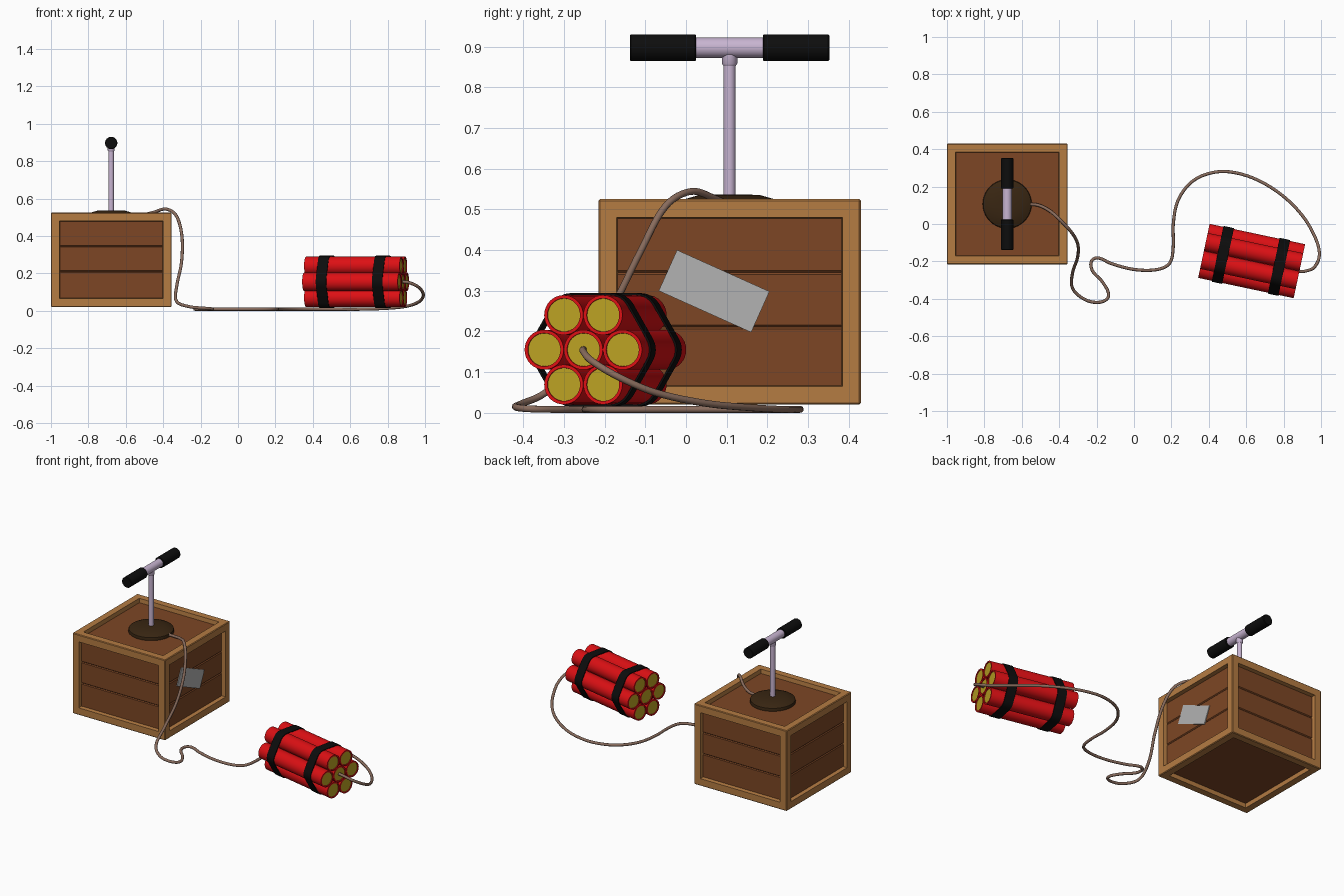
import bpy, bmesh, math
from mathutils import Matrix, Vector

if "Cube" in bpy.data.objects:
    bpy.data.objects.remove(bpy.data.objects["Cube"])


def material(name, r, g, b):
    m = bpy.data.materials.new(name)
    m.diffuse_color = (r, g, b, 1)
    m.use_nodes = True
    m.node_tree.nodes["Principled BSDF"].inputs["Base Color"].default_value = m.diffuse_color
    return m


FRAME = material("light wood", 0.46, 0.20, 0.055)
PLANK = material("dark wood", 0.205, 0.062, 0.018)
BASE = material("plunger base brown", 0.04, 0.019, 0.006)
METAL = material("pale metal", 0.58, 0.46, 0.64)
BLACK = material("black rubber", 0.004, 0.004, 0.004)
RED = material("red paper", 0.72, 0.005, 0.007)
YELLOW = material("yellow end", 0.50, 0.36, 0.017)
CABLE = material("cable brown", 0.25, 0.15, 0.11)
PAPER = material("grey label", 0.45, 0.45, 0.45)

CX, CY = -0.678, 0.107          # crate centre
BUNDLE = Matrix.Translation((0.629, -0.198, 0.155)) @ Matrix.Rotation(math.radians(-12), 4, 'Z')


def finish(name, bm, mats, matrix=Matrix(), smooth=True):
    bmesh.ops.recalc_face_normals(bm, faces=bm.faces)
    me = bpy.data.meshes.new(name)
    bm.to_mesh(me)
    bm.free()
    for m in mats:
        me.materials.append(m)
    ob = bpy.data.objects.new(name, me)
    bpy.context.collection.objects.link(ob)
    ob.matrix_world = matrix
    if smooth:
        bpy.ops.object.select_all(action='DESELECT')
        ob.select_set(True)
        bpy.context.view_layer.objects.active = ob
        bpy.ops.object.shade_smooth_by_angle(angle=math.radians(35))
    return ob


def box(size, bevel=0.0):
    bm = bmesh.new()
    bmesh.ops.create_cube(bm, size=1, matrix=Matrix.Diagonal((*size, 1)))
    if bevel:
        bmesh.ops.bevel(bm, geom=bm.edges[:], offset=bevel, segments=1, affect='EDGES')
    return bm


def lathe(name, profile, mat, matrix, sides=32):
    """Revolve (radius, height) points about local z, with closed ends."""
    bm = bmesh.new()
    rings = [[bm.verts.new((r * math.cos(a), r * math.sin(a), h))
              for a in (2 * math.pi * i / sides for i in range(sides))] for r, h in profile]
    for a, b in zip(rings, rings[1:]):
        for i in range(sides):
            j = (i + 1) % sides
            bm.faces.new((a[i], a[j], b[j], b[i]))
    bm.faces.new(rings[0])
    bm.faces.new(rings[-1])
    return finish(name, bm, [mat], matrix)


# Crate frame: inset every side, push the opening inwards, then open it
bm = box((0.645, 0.645, 0.505))
sides = bm.faces[:]
bmesh.ops.inset_individual(bm, faces=sides, thickness=0.064)
bmesh.ops.inset_individual(bm, faces=sides, thickness=0.004, depth=-0.03)
bmesh.ops.delete(bm, geom=sides, context='FACES_ONLY')
outer = [e for e in bm.edges if all(abs(abs(v.co.x) - 0.3225) < 1e-4 and
         abs(abs(v.co.y) - 0.3225) < 1e-4 or abs(abs(v.co.z) - 0.2525) < 1e-4 and
         max(abs(v.co.x), abs(v.co.y)) > 0.322 for v in e.verts)
         and (e.verts[0].co - e.verts[1].co).length > 0.45]
bmesh.ops.bevel(bm, geom=outer, offset=0.004, segments=1, affect='EDGES')
finish("crate_frame", bm, [FRAME], Matrix.Translation((CX, CY, 0.2725)), smooth=False)

# Stacked plank layers inside the frame; their bevels make the grooves
levels = [0.046, 0.211, 0.345, 0.499]
for i, (lo, hi) in enumerate(zip(levels, levels[1:])):
    finish(f"crate_planks_{i + 1}", box((0.595, 0.595, hi - lo), 0.005), [PLANK],
           Matrix.Translation((CX, CY, (lo + hi) / 2)), smooth=False)

# Tilted label on the right side
finish("label", box((0.006, 0.249, 0.110)), [PAPER],
       Matrix.Translation((-0.379, 0.069, 0.299)) @ Matrix.Rotation(math.radians(-24.2), 4, 'X'),
       smooth=False)

# Plunger: base, rod, collar, cross bar and two grips
up = Matrix.Translation((CX, CY, 0))
lathe("plunger_base", [(0.128, 0.49), (0.131, 0.505), (0.128, 0.517), (0.11, 0.525),
                       (0.075, 0.535), (0.03, 0.537)], BASE, up, 40)
lathe("plunger_rod", [(0.0145, 0.50), (0.0145, 0.89)], METAL, up)
lathe("plunger_collar", [(0.015, 0.852), (0.019, 0.858), (0.019, 0.885)], METAL, up)
bar = Matrix.Translation((CX, CY, 0.897)) @ Matrix.Rotation(math.radians(-90), 4, 'X')
lathe("cross_bar", [(0.025, -0.15), (0.025, 0.15)], METAL, bar)
for s, label in ((-1, "front"), (1, "back")):
    lathe(f"{label}_grip", [(0.030, s * 0.082), (0.033, s * 0.085), (0.033, s * 0.242),
                            (0.030, s * 0.245)], BLACK, bar)

# Seven sticks in a hexagonal bundle, with recessed yellow ends
R, GAP, LENGTH = 0.049, 0.0985, 0.522
spots = [(0, 0)] + [(GAP * math.cos(k * math.pi / 3), GAP * math.sin(k * math.pi / 3)) for k in range(6)]
for n, (y, z) in enumerate(spots):
    bm = bmesh.new()
    bmesh.ops.create_cone(bm, cap_ends=True, segments=32, radius1=R, radius2=R, depth=LENGTH,
                          matrix=Matrix.Rotation(math.pi / 2, 4, 'Y'))
    caps = [f for f in bm.faces if len(f.verts) > 4]
    bmesh.ops.inset_individual(bm, faces=caps, thickness=0.008)
    bmesh.ops.inset_individual(bm, faces=caps, thickness=0.0005, depth=-0.004)
    for f in caps:
        f.material_index = 1
    finish(f"stick_{n + 1}", bm, [RED, YELLOW], BUNDLE @ Matrix.Translation((0, y, z)))


def hull(radius):
    """Rounded hexagon wrapped around the outer sticks."""
    return [(y + radius * math.cos(k * math.pi / 3 + t * math.pi / 24),
             z + radius * math.sin(k * math.pi / 3 + t * math.pi / 24))
            for k, (y, z) in enumerate(spots[1:]) for t in range(-4, 5, 2)]


# Two straps round the bundle
for name, x0, x1 in (("rear_strap", -0.186, -0.129), ("front_strap", 0.121, 0.178)):
    bm = bmesh.new()
    loops = [[bm.verts.new((x, y, z)) for y, z in hull(r)]
             for x, r in ((x0, R), (x0, R + 0.005), (x1, R + 0.005), (x1, R))]
    for a, b in zip(loops, loops[1:] + loops[:1]):
        for i in range(len(a)):
            j = (i + 1) % len(a)
            bm.faces.new((a[i], a[j], b[j], b[i]))
    finish(name, bm, [BLACK], BUNDLE)

# Cable from the plunger base over the crate edge, along the floor to the bundle
F = 0.0085
path = [(-0.57, 0.107, 0.510), (-0.51, 0.10, 0.513), (-0.45, 0.07, 0.527), (-0.385, 0.012, 0.544),
        (-0.33, -0.05, 0.508), (-0.30, -0.11, 0.40), (-0.302, -0.18, 0.26), (-0.328, -0.26, 0.13),
        (-0.328, -0.345, 0.05), (-0.26, -0.405, 0.022), (-0.18, -0.418, 0.014), (-0.136, -0.385, 0.01),
        (-0.165, -0.315, F), (-0.222, -0.25, F), (-0.228, -0.20, F), (-0.195, -0.181, F),
        (-0.12, -0.212, F), (0, -0.243, F), (0.12, -0.244, F), (0.19, -0.21, F), (0.21, -0.12, F),
        (0.21, 0.0, F), (0.235, 0.125, F), (0.305, 0.222, F), (0.40, 0.27, F), (0.51, 0.279, F),
        (0.65, 0.24, F), (0.79, 0.155, 0.013), (0.90, 0.045, 0.024), (0.97, -0.075, 0.05),
        (0.991, -0.165, 0.088), (0.963, -0.232, 0.128), (0.91, -0.253, 0.152), (0.87, -0.251, 0.156)]
cu = bpy.data.curves.new("cable", 'CURVE')
cu.dimensions = '3D'
cu.bevel_depth = 0.0085
cu.bevel_resolution = 3
cu.resolution_u = 6
cu.use_fill_caps = True
sp = cu.splines.new('BEZIER')
sp.bezier_points.add(len(path) - 1)
pts = [Vector(p) for p in path]
for i, (bp, p) in enumerate(zip(sp.bezier_points, pts)):
    before, after = pts[max(i - 1, 0)], pts[min(i + 1, len(pts) - 1)]
    tangent = (after - before).normalized()
    bp.co = p
    bp.handle_left_type = bp.handle_right_type = 'FREE'
    bp.handle_left = p - tangent * (p - before).length / 3
    bp.handle_right = p + tangent * (after - p).length / 3
cu.materials.append(CABLE)
bpy.context.collection.objects.link(bpy.data.objects.new("cable", cu))
